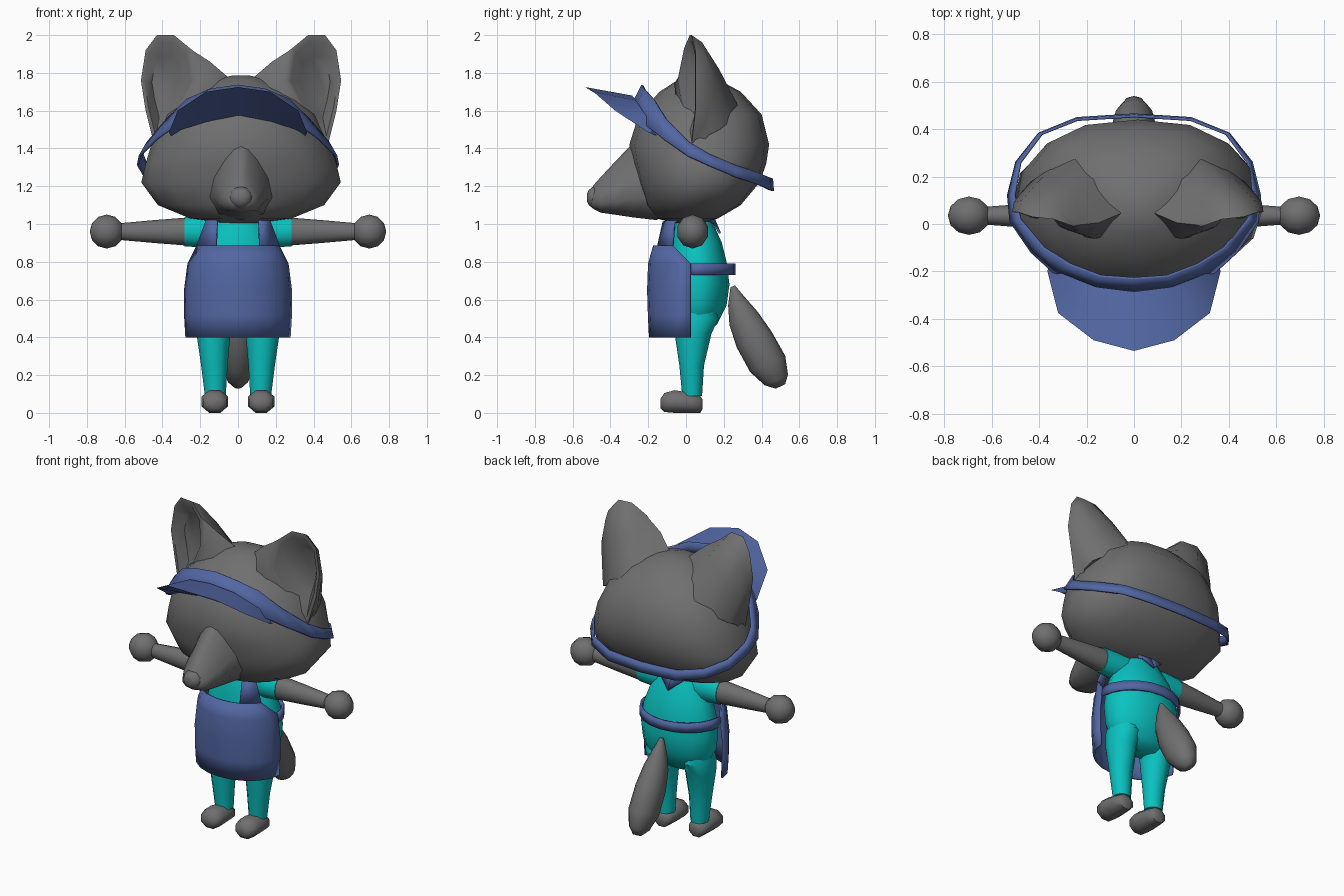
import bpy, bmesh
from math import sin, cos, pi, radians, copysign
from mathutils import Vector

if "Cube" in bpy.data.objects:
    bpy.data.objects.remove(bpy.data.objects["Cube"])


def material(name, rgb):
    m = bpy.data.materials.new(name)
    m.diffuse_color = (*rgb, 1)
    m.use_nodes = True
    m.node_tree.nodes["Principled BSDF"].inputs["Base Color"].default_value = m.diffuse_color
    return m


BLUE = material("blue_cloth", (0.085, 0.135, 0.37))
TEAL = material("teal_cloth", (0.003, 0.54, 0.53))
FUR = material("dark_grey_fur", (0.16, 0.16, 0.16))


def loft(name, rings, mat=FUR, closed=True, caps=True, mirror=False, thick=0, angle=40):
    """Skin a list of equal-length point rings."""
    bm = bmesh.new()
    vs = [[bm.verts.new(p) for p in r] for r in rings]
    n = len(vs[0])
    for a, b in zip(vs, vs[1:]):
        for i in range(n if closed else n - 1):
            j = (i + 1) % n
            bm.faces.new((a[i], a[j], b[j], b[i]))
    if closed and caps:
        bm.faces.new(vs[0])
        bm.faces.new(vs[-1])
    bmesh.ops.remove_doubles(bm, verts=bm.verts, dist=0.0005)
    bmesh.ops.recalc_face_normals(bm, faces=bm.faces)
    me = bpy.data.meshes.new(name)
    bm.to_mesh(me)
    bm.free()
    ob = bpy.data.objects.new(name, me)
    bpy.context.collection.objects.link(ob)
    me.materials.append(mat)
    bpy.ops.object.select_all(action='DESELECT')
    ob.select_set(True)
    bpy.context.view_layer.objects.active = ob
    bpy.ops.object.shade_smooth_by_angle(angle=radians(angle))
    if thick:
        s = ob.modifiers.new("thickness", 'SOLIDIFY')
        s.thickness, s.offset = thick, 0
    if mirror:
        ob.modifiers.new("mirror", 'MIRROR')
    return ob


def turns(n):
    return [2 * pi * i / n for i in range(n)]


def level(z, rx, yf, yb, cx=0, n=16, back=1):
    """Horizontal ellipse from front yf to back yb; back < 1 squares off the rear half."""
    pts = []
    for t in turns(n):
        e = back if cos(t) < -.01 else 1
        s, c = (copysign(abs(v) ** e, v) for v in (sin(t), cos(t)))
        pts.append((cx + rx * s, (yf + yb) / 2 - (yb - yf) / 2 * c, z))
    return pts


def upright(y, w, z0, z1, cx=0, taper=0, n=12, phase=0):
    """Ellipse facing y, narrowing to the top by taper."""
    return [(cx + w * sin(t + phase) * (1 - taper * cos(t + phase)), y,
             (z0 + z1) / 2 + (z1 - z0) / 2 * cos(t + phase) / cos(phase)) for t in turns(n)]


def mirrored(half):
    """Close a half outline that starts and ends on the centre line."""
    return half + [(-x, y, z) for x, y, z in half[-2:0:-1]]


def both(half):
    """Open outline running from -x to +x."""
    return [(-x, y, z) for x, y, z in half[:0:-1]] + half


# head
head = loft("head", [level(*r, back=.8) for r in [
    (1.005, .10, -.06, .10), (1.03, .27, -.16, .17), (1.10, .44, -.22, .29),
    (1.22, .528, -.26, .39), (1.32, .505, -.285, .425), (1.42, .475, -.30, .44),
    (1.58, .395, -.25, .40), (1.70, .26, -.14, .29), (1.765, .13, -.04, .17),
    (1.785, .05, .02, .11)]], angle=60)

# snout and nose
snout = loft("snout", [upright(*r, taper=.5) for r in [
    (-.15, .17, 1.02, 1.53), (-.28, .135, 1.035, 1.43), (-.38, .115, 1.05, 1.325),
    (-.45, .09, 1.06, 1.25), (-.49, .065, 1.08, 1.205), (-.505, .03, 1.10, 1.17)]], angle=60)
nose = loft("nose", [upright(*r) for r in [
    (-.45, .06, 1.08, 1.19), (-.49, .06, 1.08, 1.20), (-.515, .045, 1.10, 1.18),
    (-.525, .02, 1.12, 1.16)]], angle=60)

# ears: back shell from the skull to the rim, then a hollow front
rim = [Vector(p) for p in [
    (.46, .03, 1.42), (.505, .05, 1.60), (.53, .05, 1.76), (.505, .05, 1.92), (.445, .03, 2.0),
    (.355, .02, 2.0), (.27, -.01, 1.93), (.24, -.045, 1.76), (.34, -.01, 1.56)]]
base = [Vector(p) for p in [
    (.44, .06, 1.40), (.46, .12, 1.47), (.45, .18, 1.50), (.36, .24, 1.55), (.26, .28, 1.62),
    (.17, .20, 1.69), (.06, .05, 1.77), (.13, -.05, 1.70), (.28, -.03, 1.54)]]
centre = Vector((.40, .04, 1.74))
behind = [a.lerp(b, .1) + Vector((0, .03 if b.y > .1 else 0, 0)) for a, b in zip(rim, base)]
mid = [a.lerp(b, .5) + Vector((0, .02 if b.y > .1 else -.015, .01)) for a, b in zip(rim, base)]
lip = [p.lerp(centre, .14) for p in rim]
bowl = [p.lerp(centre, .45) + Vector((0, .06, 0)) for p in rim]
ear = loft("ear", [base, mid, behind, rim, lip, bowl], mirror=True, angle=60)

# the head sits slightly off the centre line
for ob in (head, snout, nose, ear):
    ob.location.x = .016

# visor band
upper = [(0, -.23, 1.735), (.14, -.22, 1.715), (.27, -.17, 1.66), (.38, -.10, 1.55), (.48, .02, 1.43),
         (.505, .12, 1.37), (.48, .26, 1.31), (.39, .38, 1.27), (.24, .44, 1.245), (0, .455, 1.24)]
lower = [(0, -.29, 1.62), (.18, -.27, 1.59), (.33, -.21, 1.52), (.43, -.12, 1.45), (.52, .01, 1.36),
         (.53, .12, 1.31), (.495, .26, 1.25), (.40, .38, 1.21), (.24, .445, 1.18), (0, .46, 1.175)]
loft("visor_band", [mirrored(upper), mirrored(lower)], BLUE, caps=False, thick=.012, angle=30)

# visor brim: a wedge with an upper and a lower face
brim_top = [(0, -.285, 1.68), (.16, -.265, 1.655), (.30, -.21, 1.57), (.355, -.17, 1.49)]
brim_edge = [(0, -.535, 1.725), (.17, -.49, 1.70), (.32, -.375, 1.60), (.365, -.20, 1.485)]
brim_low = [(0, -.25, 1.575), (.17, -.23, 1.54), (.30, -.18, 1.50), (.355, -.15, 1.465)]
loft("visor_brim", [both(brim_top), both(brim_edge), both(brim_low)], BLUE, closed=False, angle=30)

# shirt body
loft("torso", [level(*r) for r in [
    (.43, .12, 0, .12), (.47, .20, -.05, .165), (.57, .24, -.09, .215), (.68, .25, -.10, .23),
    (.80, .235, -.09, .215), (.90, .20, -.08, .19), (1.0, .14, -.06, .145), (1.06, .10, -.03, .11)]],
    TEAL, angle=50)

# trouser legs
loft("leg", [level(*r, n=12) for r in [
    (.09, .055, -.02, .085, .12), (.25, .07, -.035, .095, .125),
    (.42, .09, -.06, .135, .13), (.50, .095, -.065, .172, .13), (.60, .07, -.04, .14, .13)]],
    TEAL, mirror=True)

# feet
loft("foot", [upright(*r, cx=.123, n=8, phase=pi / 8) for r in [
    (-.135, .035, .025, .075), (-.115, .066, .005, .105), (-.06, .077, 0, .12),
    (.03, .067, 0, .105), (.075, .055, 0, .09), (.088, .03, .02, .07)]], mirror=True, angle=50)


def across(x, r, n=12):
    """Circle facing x at arm height."""
    return [(x, .035 + r * .85 * sin(t), .96 + r * cos(t)) for t in turns(n)]


# sleeves, arms and hands
loft("sleeve", [across(.08, .085), across(.18, .085), across(.282, .078)], TEAL, mirror=True)
loft("arm", [across(.20, .073), across(.285, .073), across(.45, .06), across(.64, .043)], mirror=True)
loft("hand", [[(.695 - .09 * cos(a), .035 + .085 * sin(a) * sin(t), .96 + .09 * sin(a) * cos(t))
               for t in turns(10)] for a in [pi * k / 6 for k in range(7)]],
     caps=False, mirror=True)

# tail: sections square to a slanted axis
loft("tail", [[(r * .95 * cos(t), y + r * sin(t), z + r * .46 * sin(t)) for t in turns(12)]
              for y, z, r in [(.247, .67, .012), (.268, .59, .045), (.305, .50, .075), (.36, .39, .092),
                              (.432, .26, .093), (.478, .175, .062), (.50, .14, .025)]], angle=60)


def wrap(z, rx, yf, a, n=10):
    """Arc around the body spanning -a..a degrees, bulging to yf."""
    ts = [radians(a) * (2 * i / n - 1) for i in range(n + 1)]
    return [(rx * sin(t), .025 + (yf - .025) * cos(t), z) for t in ts]


# apron, neck straps and waist tie
loft("apron", [wrap(*r) for r in [
    (.40, .273, -.19, 90), (.52, .28, -.196, 90), (.65, .28, -.20, 90),
    (.79, .262, -.195, 90), (.885, .245, -.168, 61)]], BLUE, closed=False, thick=.012)
inner = [(.115, -.148, .885), (.11, -.12, 1.01), (.10, .03, 1.06), (.06, .15, 1.0), (0, .18, .95)]
outer = [(.217, -.07, .885), (.17, -.06, 1.01), (.15, .03, 1.05), (.09, .14, 1.03), (0, .15, 1.02)]
loft("neck_strap", [inner, outer], BLUE, closed=False, thick=.012, mirror=True)
loft("waist_tie", [wrap(.73, .262, .255, 90), wrap(.79, .259, .255, 90)], BLUE, closed=False, thick=.014)
